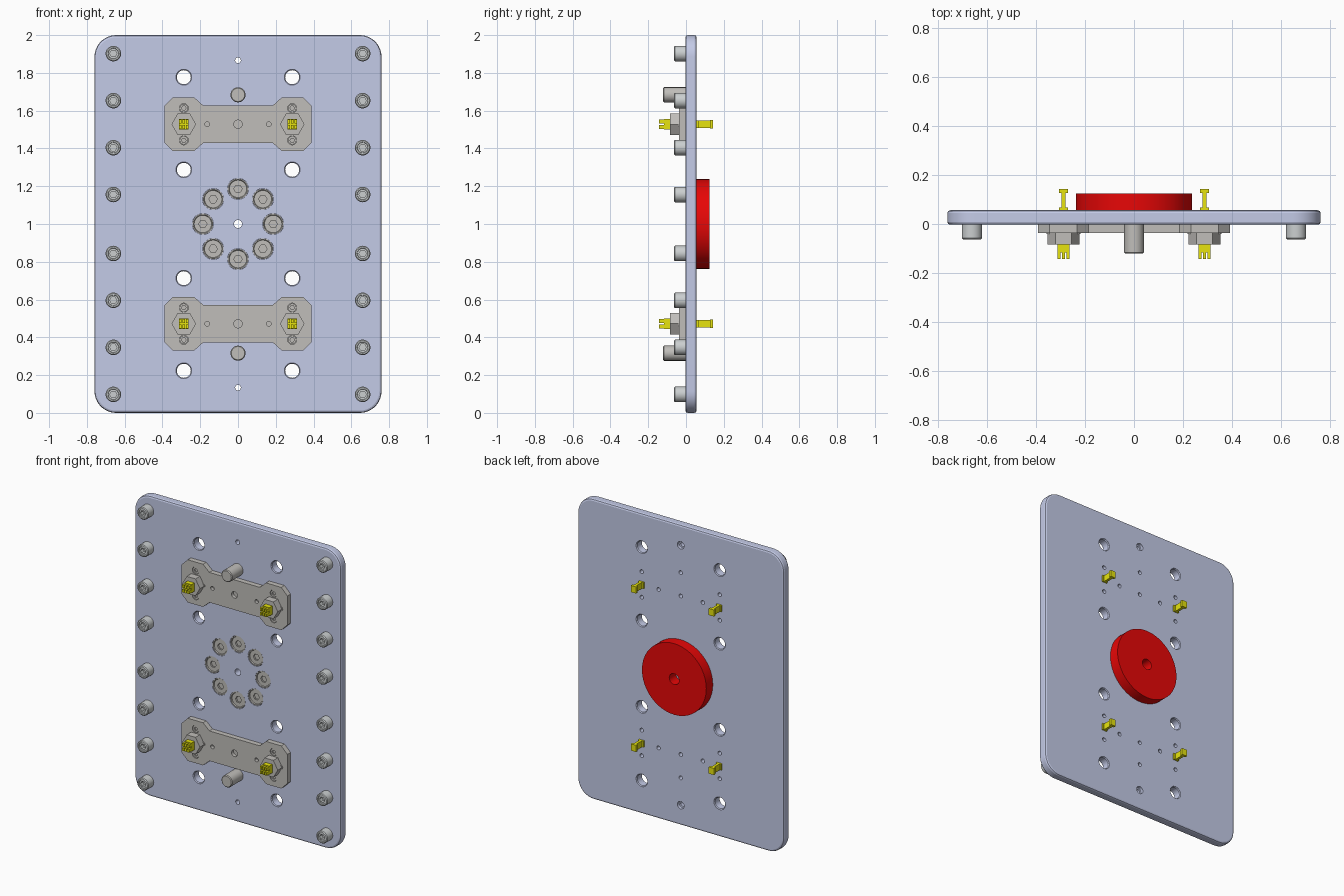
import bpy, bmesh, math
from mathutils import Vector

if "Cube" in bpy.data.objects:
    bpy.data.objects.remove(bpy.data.objects["Cube"])


def material(name, rgb):
    m = bpy.data.materials.new(name)
    lin = [((c / 255 + 0.055) / 1.055) ** 2.4 if c > 10 else c / 255 / 12.92 for c in rgb]
    m.diffuse_color = (*lin, 1)
    m.use_nodes = True
    m.node_tree.nodes["Principled BSDF"].inputs["Base Color"].default_value = m.diffuse_color
    return m


BLUE = material("pale_blue_metal", (202, 209, 238))
GREY = material("warm_grey_steel", (192, 190, 186))
SILVER = material("light_silver", (203, 207, 208))
RED = material("red", (250, 8, 8))
YELLOW = material("yellow", (235, 232, 15))


def finish(name, bm, mat):
    bmesh.ops.recalc_face_normals(bm, faces=bm.faces[:])
    me = bpy.data.meshes.new(name)
    bm.to_mesh(me)
    bm.free()
    ob = bpy.data.objects.new(name, me)
    bpy.context.collection.objects.link(ob)
    me.materials.append(mat)
    return ob


def prism(name, outline, y0, y1, mat):
    """Extrude an (x, z) outline along y."""
    bm = bmesh.new()
    f = bm.faces.new([bm.verts.new((x, y0, z)) for x, z in outline])
    r = bmesh.ops.extrude_face_region(bm, geom=[f])
    for v in r["geom"]:
        if isinstance(v, bmesh.types.BMVert):
            v.co.y = y1
    return finish(name, bm, mat)


def lathe(name, profile, spots, mat, seg=36, closed=False):
    """Turn (radius, y[, hex]) points about y at every (x, z) spot."""
    bm = bmesh.new()
    for cx, cz in spots:
        rings = []
        for r, y, *hexed in profile:
            ring = []
            for i in range(seg):
                a = 2 * math.pi * i / seg
                q = r
                if hexed:
                    q = r * math.cos(math.pi / 6) / math.cos(a % (math.pi / 3) - math.pi / 6)
                ring.append(bm.verts.new((cx + q * math.cos(a), y, cz + q * math.sin(a))))
            rings.append(ring)
        pairs = list(zip(rings, rings[1:]))
        if closed:
            pairs.append((rings[-1], rings[0]))
        else:
            bm.faces.new(rings[0])
            bm.faces.new(rings[-1])
        for a, b in pairs:
            for i in range(seg):
                j = (i + 1) % seg
                bm.faces.new((a[i], a[j], b[j], b[i]))
    return finish(name, bm, mat)


def boxes(name, items, mat):
    """Boxes given as (centre, size) in one mesh."""
    bm = bmesh.new()
    for c, s in items:
        for v in bmesh.ops.create_cube(bm, size=1)["verts"]:
            v.co = Vector(c) + Vector([v.co[i] * s[i] for i in range(3)])
    return finish(name, bm, mat)


def apply(ob, kind, **settings):
    m = ob.modifiers.new(kind.lower(), kind)
    for k, v in settings.items():
        setattr(m, k, v)
    bpy.context.view_layer.objects.active = ob
    bpy.ops.object.modifier_apply(modifier=m.name)


def cut(ob, *args):
    cutter = lathe("hole_cutter", *args)
    apply(ob, "BOOLEAN", operation='DIFFERENCE', solver='EXACT', object=cutter)
    bpy.data.objects.remove(cutter)


def mirrored(points):
    """Mirror (x, z) points in x and about z = 1."""
    return sorted({(sx * x, q) for x, z in points for sx in (1, -1) for q in (z, 2 - z)})


PIN_X, BAR_Z = 0.287, 1.528
FRONT, BACK = -0.003, 0.056
ring_spots = [(0.186 * math.cos(k * math.pi / 4), 1 + 0.186 * math.sin(k * math.pi / 4))
              for k in range(8)]
pin_spots = mirrored([(PIN_X, BAR_Z)])
bar_screws = mirrored([(PIN_X, BAR_Z + 0.085), (PIN_X, BAR_Z - 0.085)])

# base plate: rounded rectangle with softened rim
R = 0.115
outline = []
for k, (cx, cz) in enumerate([(0.76 - R, 2 - R), (R - 0.76, 2 - R), (R - 0.76, R), (0.76 - R, R)]):
    for i in range(10):
        a = math.radians(90 * k + 10 * i)
        outline.append((cx + R * math.cos(a), cz + R * math.sin(a)))
plate = prism("base_plate", outline, FRONT, BACK, BLUE)
apply(plate, "BEVEL", width=0.012, segments=2, limit_method='ANGLE', angle_limit=math.radians(40))

# plate holes: large through, small stepped, centre, screw recesses, blind rear holes
cut(plate, [(.042, -.03), (.042, -.002), (.037, .003), (.037, .05), (.042, .055), (.042, .08)],
    mirrored([(PIN_X, 1.777), (PIN_X, 1.287)]), BLUE)
cut(plate, [(.015, -.03), (.015, .035), (.025, .036), (.025, .08)], mirrored([(0, 1.866)]), BLUE)
cut(plate, [(.021, -.03), (.021, .08)], [(0, 1)], BLUE)
cut(plate, [(.056, -.03), (.056, .02)], ring_spots, BLUE)
cut(plate, [(.013, .025), (.013, .08)],
    bar_screws + mirrored([(0.163, BAR_Z), (0, BAR_Z), (0, 1.684)]), BLUE)

# edge screws with hex sockets
lathe("edge_screws", [(.041, FRONT + .004), (.041, -.058), (.036, -.063), (.029, -.063),
                      (.027, -.058), (.019, -.058, 1), (.019, -.03, 1)],
      mirrored([(0.66, z) for z in (1.902, 1.653, 1.404, 1.156)]), SILVER)

# ring of sunk screws around the centre
lathe("ring_screws", [(.055, .022), (.055, -.002), (.049, -.002), (.046, .004),
                      (.022, .004, 1), (.022, .016, 1)], ring_spots, GREY)

# locating pins
lathe("locating_pins", [(.04, 0), (.04, -.116), (.035, -.121)], mirrored([(0, 1.684)]), GREY)

# mounting bars: dog-bone plates with chamfered ends
quarter = [(0.185, 0.1), (0.232, 0.142), (0.345, 0.142), (0.39, 0.097)]
top = [(-x, z) for x, z in reversed(quarter)] + quarter
for label, zc in (("upper", BAR_Z), ("lower", 2 - BAR_Z)):
    pts = [(x, zc + z) for x, z in top] + [(x, zc - z) for x, z in reversed(top)]
    bar = prism(label + "_mounting_bar", pts, 0, -.037, GREY)
    cut(bar, [(.013, -.06), (.013, -.015)], [(s * 0.163, zc) for s in (1, -1)], GREY)
    cut(bar, [(.022, -.06), (.022, -.015)], [(0, zc)], GREY)
    cut(bar, [(.024, -.06), (.024, -.02)],
        [s for s in bar_screws if abs(s[1] - zc) < 0.2], GREY)

# small screws in the bars
lathe("bar_screws", [(.022, -.015), (.022, -.034), (.012, -.034, 1), (.012, -.026, 1)],
      bar_screws, GREY)
lathe("bar_studs", [(.015, -.03), (.015, -.041), (.008, -.041, 1), (.008, -.036, 1)],
      [(x + s * 0.054, z) for x, z in pin_spots for s in (1, -1)], GREY)

# hex nuts
lathe("hex_nuts", [(.065, -.03), (.065, -.084)], pin_spots, GREY, 6)

# yellow crown tips at the front: base block with six prongs
crown = []
for x, z in pin_spots:
    crown.append(((x, -.098, z), (.05, .036, .056)))
    for i in (-1, 0, 1):
        for k in (-1, 1):
            crown.append(((x + i * .0185, -.128, z + k * .015), (.013, .03, .02)))
boxes("contact_crowns", crown, YELLOW)

# yellow terminal blades at the back: I-shaped tabs
tabs = []
for x, z in pin_spots:
    tabs += [((x, .060, z), (.038, .014, .042)),
             ((x, .097, z), (.018, .062, .042)),
             ((x, .135, z), (.038, .017, .044))]
boxes("terminal_blades", tabs, YELLOW)

# red disc with centre bore
lathe("red_disc", [(.237, .05), (.237, .125), (.036, .125), (.036, .05)], [(0, 1)], RED, 64, True)

# smooth round walls, keep edges crisp
for ob in bpy.data.objects:
    ob.select_set(True)
bpy.context.view_layer.objects.active = plate
bpy.ops.object.shade_smooth_by_angle(angle=math.radians(20))
